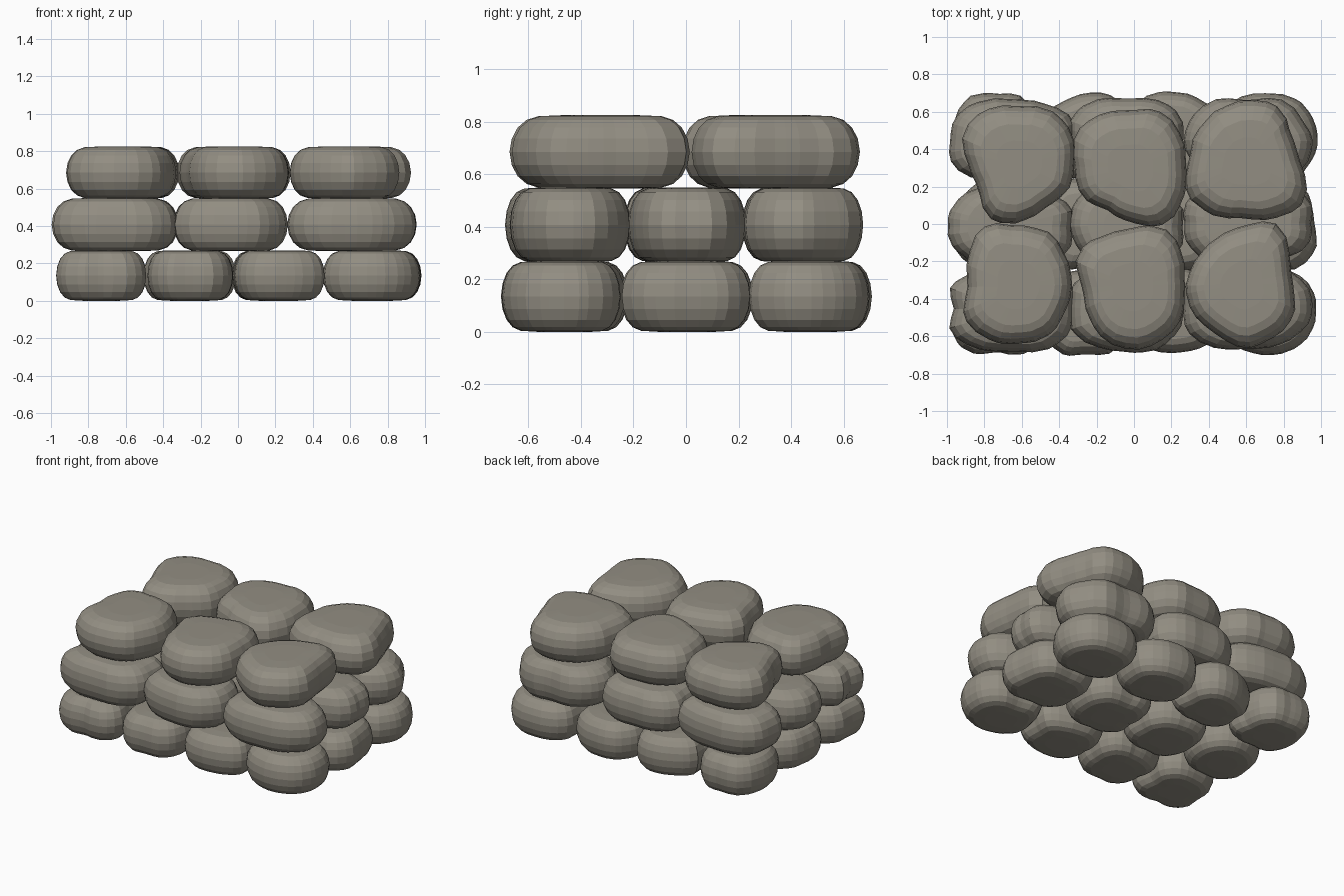
import bpy, bmesh, random
from math import sin, cos, pi, tau

cube = bpy.data.objects.get("Cube")
if cube:
    bpy.data.objects.remove(cube, do_unlink=True)

random.seed(11)

stone_mat = bpy.data.materials.new("warm grey stone")
stone_mat.use_nodes = True
colour = (0.29, 0.27, 0.225, 1)
stone_mat.diffuse_color = colour
stone_mat.node_tree.nodes["Principled BSDF"].inputs["Base Color"].default_value = colour

SEGMENTS = 30
# Side profile of a pillow-shaped stone: (radius, height), both as fractions
HALF = [(0.4, 0), (0.68, 0.015), (0.81, 0.065), (0.91, 0.17), (0.975, 0.32)]
PROFILE = HALF + [(1, 0.5)] + [(r, 1 - h) for r, h in reversed(HALF)]


def smooth_outline(radii):
    """Closed outline through evenly spaced radii, eased between neighbours."""
    n = len(radii)
    points = []
    for i in range(SEGMENTS):
        a = tau * (i + random.uniform(-0.2, 0.2)) / SEGMENTS
        k = a / tau * n % n
        i0, t = int(k), k - int(k)
        p, q, r, s = (radii[(i0 + d) % n] for d in (-1, 0, 1, 2))
        rad = q + t * (r - p + t * (2 * p - 5 * q + 4 * r - s + t * (3 * (q - r) + s - p))) / 2
        rad *= 1 + random.uniform(-0.012, 0.012)
        points.append((rad * cos(a), rad * sin(a)))
    return points


def random_outline(hx, hy):
    """Lumpy rounded rectangle filling a box of the given half sizes."""
    corners = [random.uniform(2.4, 3.8) for _ in range(4)]
    radii = []
    for i in range(12):
        a = tau * i / 12
        n = corners[i // 3]
        r = (abs(cos(a)) ** n + abs(sin(a)) ** n) ** (-1 / n)
        radii.append(r * random.uniform(0.93, 1.05))
    points = smooth_outline(radii)
    axes = []
    for values, half in zip(zip(*points), (hx, hy)):
        lo, hi = min(values), max(values)
        axes.append([half * (2 * (v - lo) / (hi - lo) - 1) for v in values])
    return list(zip(*axes))


def stone(name, cx, cy, zs, shape):
    bm = bmesh.new()
    rings = []
    for r, h in PROFILE:
        z = zs[0] + h * (zs[1] - zs[0])
        rings.append([bm.verts.new((cx + r * x, cy + r * y, z)) for x, y in shape])
    for low, high in zip(rings, rings[1:]):
        for i in range(SEGMENTS):
            j = (i + 1) % SEGMENTS
            bm.faces.new((low[i], low[j], high[j], high[i]))
    bm.faces.new(rings[0][::-1])
    bm.faces.new(rings[-1])
    mesh = bpy.data.meshes.new(name)
    bm.to_mesh(mesh)
    bm.free()
    mesh.materials.append(stone_mat)
    bpy.context.collection.objects.link(bpy.data.objects.new(name, mesh))


def course(name, columns, rows, zs):
    """Lay one course of random stones, front row first, from the right side to the left."""
    for r, (y0, y1) in enumerate(rows):
        for c, (x0, x1) in enumerate(columns):
            cx = (x0 + x1) / 2 + random.uniform(-0.01, 0.01)
            cy = (y0 + y1) / 2 + random.uniform(-0.01, 0.01)
            stone(f"{name}_stone_{r + 1}_{c + 1}", cx, cy, zs,
                  random_outline((x1 - x0) / 2, (y1 - y0) / 2))


# Bottom course: four by three
course("bottom", [(-0.97, -0.49), (-0.5, -0.02), (-0.03, 0.46), (0.46, 0.98)],
       [(-0.7, -0.23), (-0.24, 0.25), (0.24, 0.7)], (0, 0.27))

# Middle course: three by three
course("middle", [(-0.99, -0.32), (-0.34, 0.27), (0.26, 0.95)],
       [(-0.68, -0.22), (-0.23, 0.22), (0.21, 0.67)], (0.265, 0.55))

# Top course: three by two, each with its own outline (radii in hundredths)
TOP = {
    "top_front_right_stone": (-0.62, -0.33, (29, 30, 33, 32, 36, 31, 27, 33, 33, 31, 31, 29)),
    "top_front_middle_stone": (-0.01, -0.33, (28, 31, 35, 31, 31, 34, 27, 28, 32, 34, 33, 31)),
    "top_front_left_stone": (0.58, -0.32, (27, 29, 37, 31, 28, 28, 30, 31, 30, 34, 33, 32)),
    "top_back_right_stone": (-0.61, 0.32, (29, 32, 33, 31, 34, 35, 28, 26, 33, 31, 27, 29)),
    "top_back_middle_stone": (-0.02, 0.3, (30, 32, 34, 31, 33, 34, 30, 30, 26, 29, 35, 33)),
    "top_back_left_stone": (0.6, 0.33, (29, 28, 34, 33, 32, 31, 31, 36, 33, 30, 34, 37)),
}
for name, (cx, cy, radii) in TOP.items():
    stone(name, cx, cy, (0.545, 0.825), smooth_outline([r / 100 for r in radii]))
